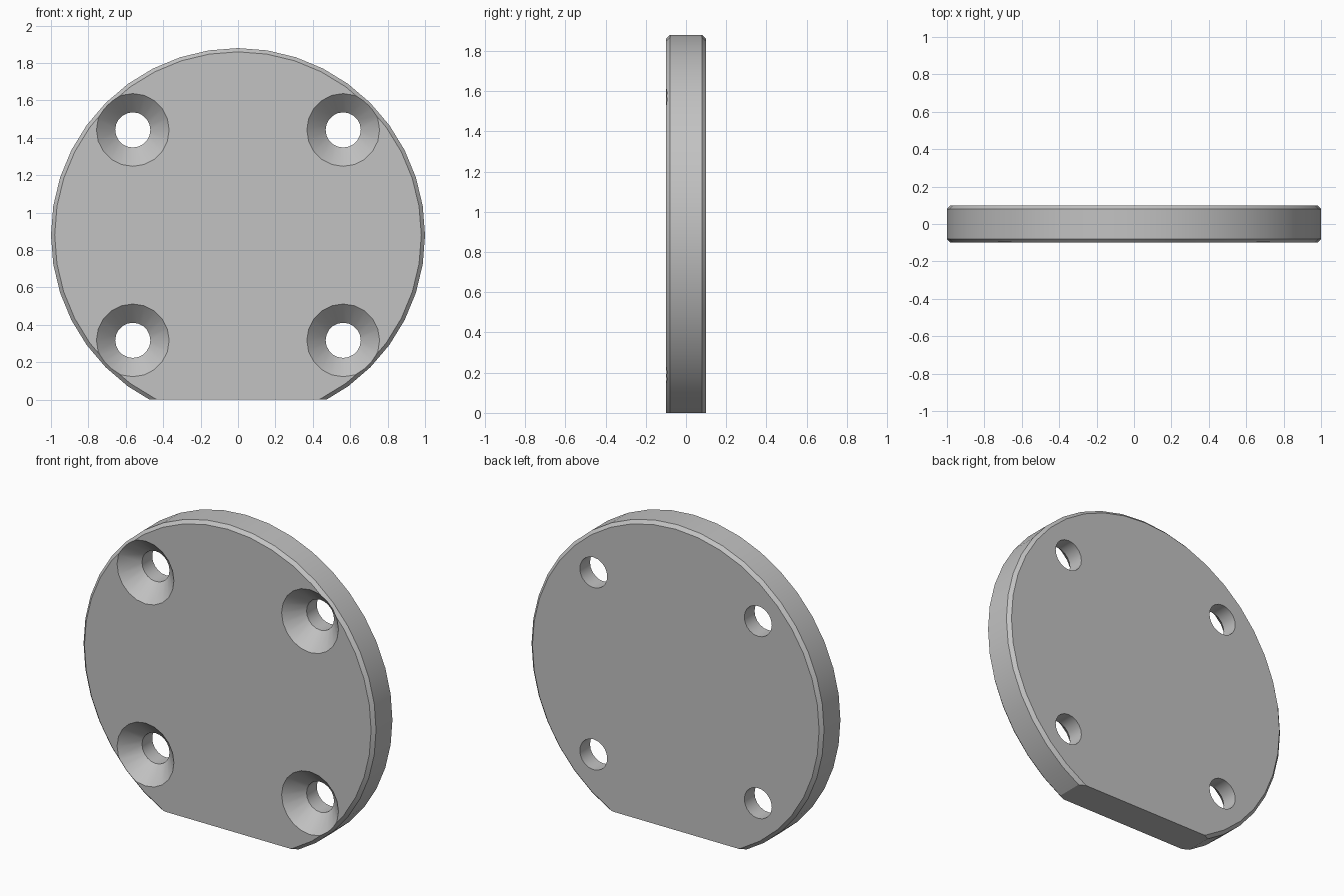
import bpy, bmesh, math
from mathutils import Vector

cube = bpy.data.objects.get("Cube")
if cube:
    bpy.data.objects.remove(cube, do_unlink=True)

CENTRE_Z = 0.88
HALF = 0.1          # half the plate thickness
CHAMFER = 0.02
HOLE = 0.5625       # hole offset from the disc centre

grey = bpy.data.materials.new("light grey")
grey.use_nodes = True
colour = (0.54, 0.54, 0.54, 1)
grey.diffuse_color = colour
grey.node_tree.nodes["Principled BSDF"].inputs["Base Color"].default_value = colour


def turned(name, profile, sides, x, z, flat_base=False):
    """Solid turned around the y axis from (radius, y) points."""
    bm = bmesh.new()
    rings = []
    for r, y in profile:
        angles = [2 * math.pi * i / sides for i in range(sides)]
        rings.append([bm.verts.new((x + r * math.cos(a), y, z + r * math.sin(a)))
                      for a in angles])
    for low, high in zip(rings, rings[1:]):
        for i in range(sides):
            j = (i + 1) % sides
            bm.faces.new((low[i], low[j], high[j], high[i]))
    bm.faces.new(rings[0])
    bm.faces.new(rings[-1])
    if flat_base:
        geom = bm.verts[:] + bm.edges[:] + bm.faces[:]
        cut = bmesh.ops.bisect_plane(bm, geom=geom, plane_co=Vector(),
                                     plane_no=Vector((0, 0, 1)), clear_inner=True)
        edges = [e for e in cut["geom_cut"] if isinstance(e, bmesh.types.BMEdge)]
        bmesh.ops.contextual_create(bm, geom=edges)
    bmesh.ops.recalc_face_normals(bm, faces=bm.faces[:])
    mesh = bpy.data.meshes.new(name)
    bm.to_mesh(mesh)
    bm.free()
    mesh.materials.append(grey)
    obj = bpy.data.objects.new(name, mesh)
    bpy.context.collection.objects.link(obj)
    return obj


# Chamfered disc with a flat base
plate = turned("mounting_plate",
               [(1 - CHAMFER, -HALF), (1, CHAMFER - HALF),
                (1, HALF - CHAMFER), (1 - CHAMFER, HALF)],
               40, 0, CENTRE_Z, flat_base=True)
bpy.context.view_layer.objects.active = plate
plate.select_set(True)

# Four countersunk screw holes, wide side at the front
for sx in (-1, 1):
    for sz in (-1, 1):
        cutter = turned("hole_cutter", [(0.295, -2 * HALF), (0.094, 0), (0.094, 2 * HALF)],
                        20, sx * HOLE, CENTRE_Z + sz * HOLE)
        cutter.hide_render = True
        mod = plate.modifiers.new("screw_hole", 'BOOLEAN')
        mod.operation = 'DIFFERENCE'
        mod.solver = 'EXACT'
        mod.object = cutter
        bpy.ops.object.modifier_apply(modifier=mod.name)
        bpy.data.objects.remove(cutter, do_unlink=True)

bpy.ops.object.shade_smooth_by_angle(angle=math.radians(30))
